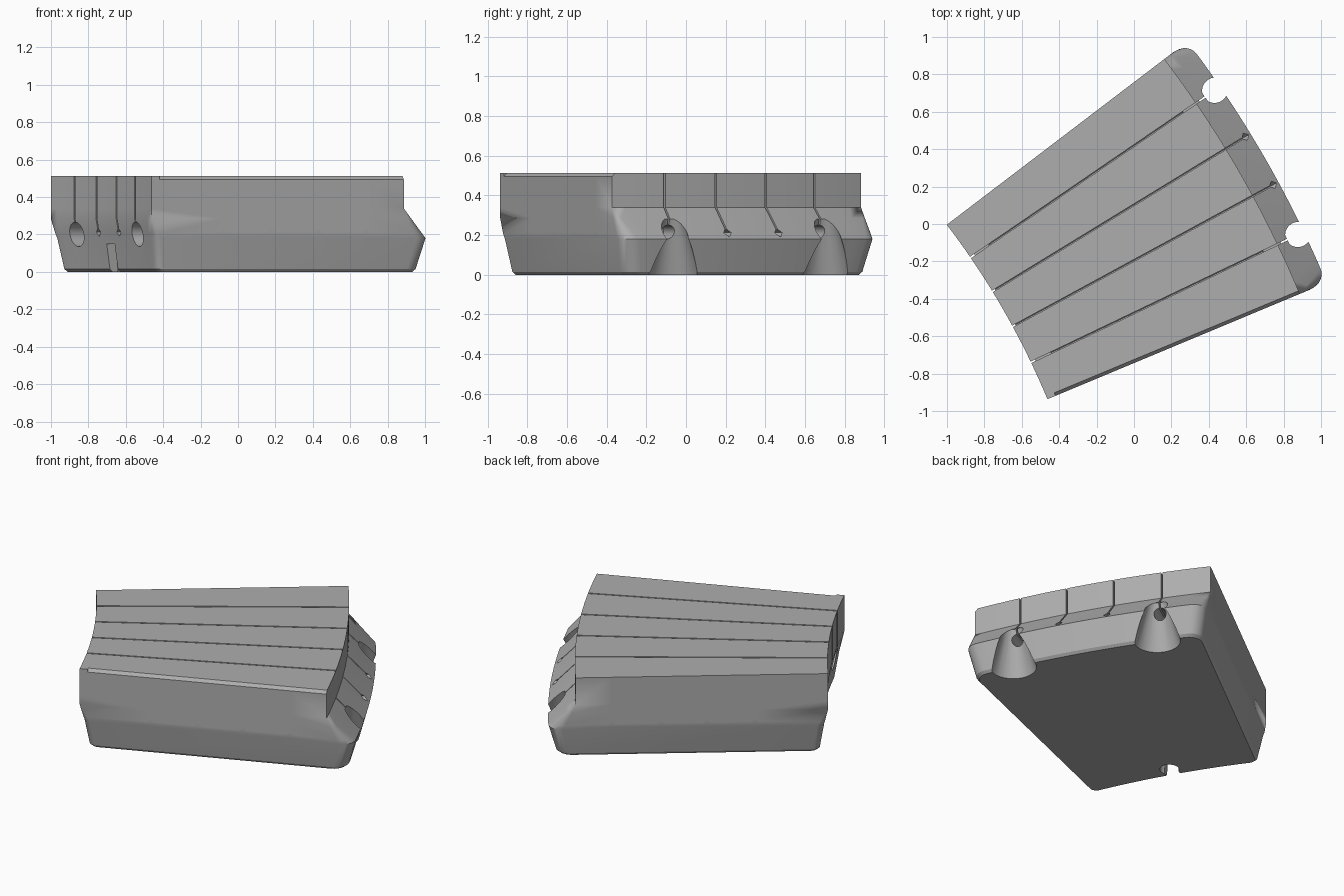
import bpy, bmesh
from math import radians, sin, cos, pi
from mathutils import Vector, Matrix

if "Cube" in bpy.data.objects:
    bpy.data.objects.remove(bpy.data.objects["Cube"])

# The block is a ring sector around a far-off centre
CENTRE = Vector((-4.36, -2.563, 0))
A0, A1 = radians(22.65), radians(37.3)
MID = (A0 + A1) / 2
R_IN, R_TOP, R_OUT = 4.223, 5.685, 5.84
HEIGHT = 0.512
SLOT_ANGLES = [A0 + (A1 - A0) * i / 5 for i in range(1, 5)]
SLOT_RADII = [4.645, 4.925, 5.19, 5.47]
PEG_ANGLES = [SLOT_ANGLES[0], SLOT_ANGLES[-1]]

foam = bpy.data.materials.new("foam_grey")
foam.use_nodes = True
grey = (0.42, 0.42, 0.42, 1)
foam.diffuse_color = grey
foam.node_tree.nodes["Principled BSDF"].inputs["Base Color"].default_value = grey


def frame(radius, angle, z=0):
    """Local axes at a polar position: x radial, y sideways, z up."""
    spot = CENTRE + Vector((radius * cos(angle), radius * sin(angle), z))
    return Matrix.Translation(spot) @ Matrix.Rotation(angle, 4, 'Z')


def finish(bm, name):
    bmesh.ops.recalc_face_normals(bm, faces=bm.faces)
    mesh = bpy.data.meshes.new(name)
    bm.to_mesh(mesh)
    bm.free()
    obj = bpy.data.objects.new(name, mesh)
    bpy.context.collection.objects.link(obj)
    return obj


def outline(rin, rout, inset, fillet_in, fillet_out, steps=6, arc=20):
    """Rounded ring-sector outline as (radius, angle) pairs."""
    half = []
    for i in range(steps + 1):
        t = pi / 2 * i / steps
        half.append((rin + fillet_in * (1 - cos(t)), inset + fillet_in * (1 - sin(t))))
    for i in range(steps + 1):
        t = pi / 2 * (1 - i / steps)
        half.append((rout - fillet_out * (1 - cos(t)), inset + fillet_out * (1 - sin(t))))
    low = [(r, A0 + d / r) for r, d in half]
    high = [(r, A1 - d / r) for r, d in reversed(half)]

    def between(a, b):
        return [(a[0], a[1] + (b[1] - a[1]) * i / arc) for i in range(1, arc)]
    return low + between(low[-1], high[0]) + high + between(high[-1], low[0])


# Body: stacked outlines (z, inner shift, outer radius, side inset, fillets)
LEVELS = [
    (0.0, 0.06, R_OUT - 0.06, 0.045, 0.04, 0.08),
    (0.015, 0.045, R_OUT - 0.045, 0.034, 0.04, 0.08),
    (0.18, 0.02, R_OUT, 0.004, 0.04, 0.08),
    (0.205, 0.015, R_OUT - 0.025, 0.0, 0.03, 0.07),
    (0.285, 0.0, R_TOP + 0.053, 0.0, 0.0, 0.03),
    (0.34, 0.0, R_TOP, 0.0, 0.0, 0.0),
    (HEIGHT, 0.0, R_TOP, 0.0, 0.0, 0.0),
]
bm = bmesh.new()
rings = []
for z, shift, rout, inset, fin, fout in LEVELS:
    pts = outline(R_IN + shift, rout, inset, fin, fout)
    rings.append([bm.verts.new(frame(r, a, z).translation) for r, a in pts])
for lower, upper in zip(rings, rings[1:]):
    for i in range(len(lower)):
        j = (i + 1) % len(lower)
        bm.faces.new((lower[i], lower[j], upper[j], upper[i]))
bm.faces.new(rings[0])
bm.faces.new(rings[-1])
bmesh.ops.remove_doubles(bm, verts=bm.verts, dist=0.0002)
body = finish(bm, "slotted_block")
body.data.materials.append(foam)

cutters = []


def slot_cutter(matrix, length):
    """Thin saw cut with a diamond channel at its foot, along local x."""
    w, d, z = 0.0045, 0.022, 0.212
    half = [(0, z - d), (d, z), (w, z + d - w), (w, 0.6)]
    profile = half + [(-y, h) for y, h in reversed(half[1:])]
    cut = bmesh.new()
    face = cut.faces.new([cut.verts.new((-length / 2, y, h)) for y, h in profile])
    ext = bmesh.ops.extrude_face_region(cut, geom=[face])
    moved = [v for v in ext["geom"] if isinstance(v, bmesh.types.BMVert)]
    bmesh.ops.translate(cut, verts=moved, vec=(length, 0, 0))
    cut.transform(matrix)
    cutters.append(finish(cut, "slot_cutter"))


def cone_cutter(matrix, r1, r2, depth):
    """Cone or cylinder starting at the matrix origin, along local z."""
    cut = bmesh.new()
    bmesh.ops.create_cone(cut, cap_ends=True, segments=32, radius1=r1, radius2=r2,
                          depth=depth, matrix=matrix @ Matrix.Translation((0, 0, depth / 2)))
    cutters.append(finish(cut, "round_cutter"))


def box_cutter(matrix, size):
    cut = bmesh.new()
    bmesh.ops.create_cube(cut, size=1, matrix=matrix @ Matrix.Diagonal((*size, 1)))
    cutters.append(finish(cut, "box_cutter"))


ALONG = Matrix.Rotation(pi / 2, 4, 'Y')

# Saw cuts in both directions
for angle in SLOT_ANGLES:
    slot_cutter(frame(5.0, angle), 2.2)
for radius in SLOT_RADII:
    turned = Matrix.Rotation(pi / 2, 4, 'Z')
    slot_cutter(frame(radius * cos(MID - A0), MID) @ turned, 2.2)

# Conical notches with a small tunnel on the outer side, round sockets on the inner
for angle in PEG_ANGLES:
    cone_cutter(frame(5.785, angle, -0.02), 0.142, 0.05, 0.3)
    cone_cutter(frame(5.60, angle, 0.215) @ ALONG, 0.036, 0.036, 0.2)
    cone_cutter(frame(4.15, angle, 0.2) @ ALONG, 0.07, 0.06, 0.19)

# Keyhole notch at the foot of the inner side
cone_cutter(frame(4.345, MID, -0.02), 0.056, 0.05, 0.185)
box_cutter(frame(4.25, MID, 0.05), (0.2, 0.085, 0.2))

# Chamfer on the front top edge, stopping short of the inner side
box_cutter(frame(5.27, A0, HEIGHT) @ Matrix.Rotation(pi / 4, 4, 'X'), (2.0, 0.025, 0.025))

for cutter in cutters:
    cutter.hide_render = True
    mod = body.modifiers.new("cut", 'BOOLEAN')
    mod.operation = 'DIFFERENCE'
    mod.solver = 'EXACT'
    mod.object = cutter

# Apply the cuts, drop the helpers and shade
graph = bpy.context.evaluated_depsgraph_get()
result = bpy.data.meshes.new_from_object(body.evaluated_get(graph))
body.modifiers.clear()
body.data = result
result.materials.clear()
result.materials.append(foam)
for cutter in cutters:
    bpy.data.objects.remove(cutter)
for poly in result.polygons:
    poly.material_index = 0

bpy.ops.object.select_all(action='DESELECT')
body.select_set(True)
bpy.context.view_layer.objects.active = body
bpy.ops.object.shade_smooth_by_angle(angle=radians(25))
